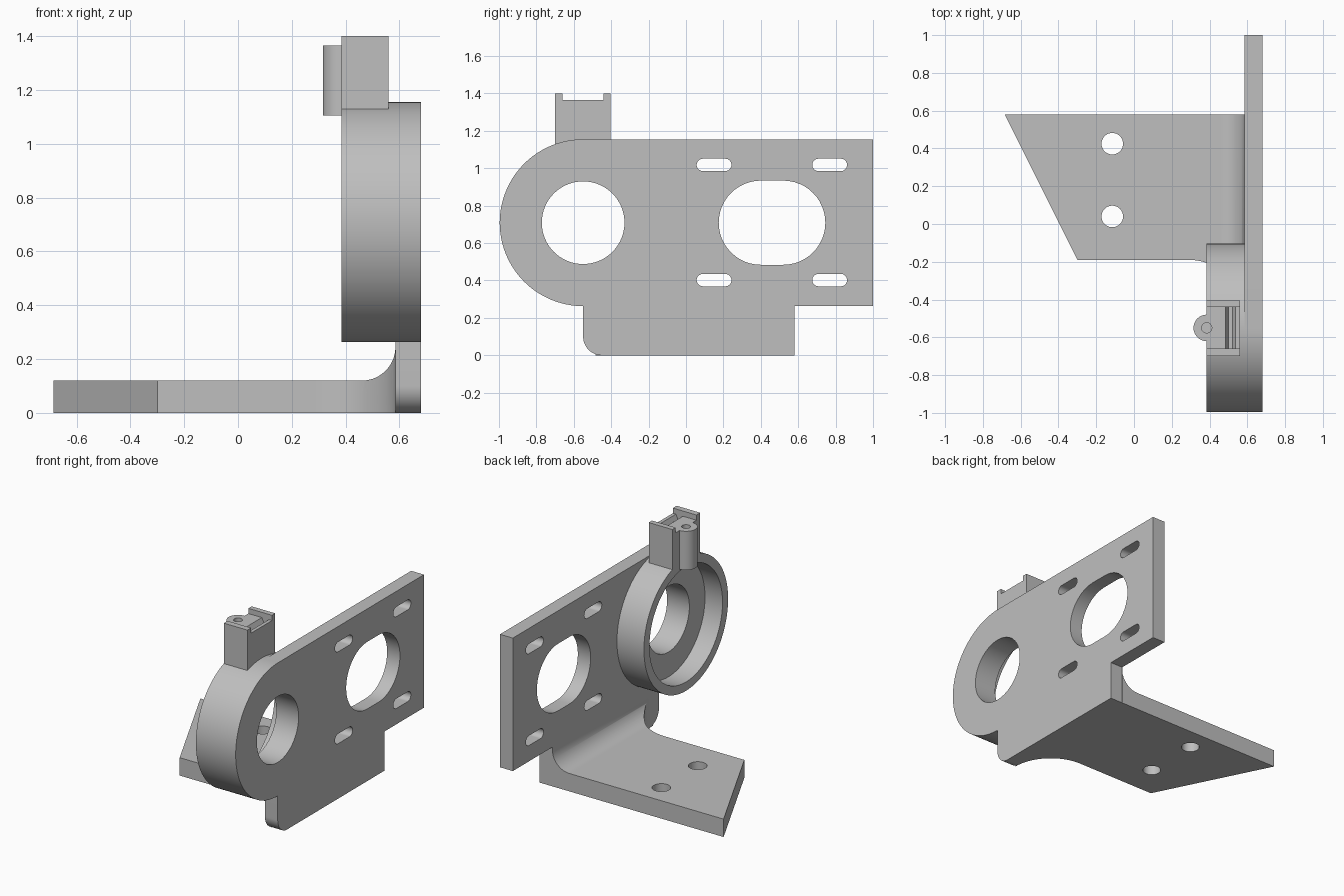
import bpy, bmesh
from math import cos, sin, radians

if "Cube" in bpy.data.objects:
    bpy.data.objects.remove(bpy.data.objects["Cube"], do_unlink=True)

GREY = (0.52, 0.52, 0.52, 1)
mat = bpy.data.materials.new("plain grey")
mat.use_nodes = True
mat.diffuse_color = GREY
mat.node_tree.nodes["Principled BSDF"].inputs["Base Color"].default_value = GREY


def arc(a, b, r, start, end, n=24):
    angles = [radians(start + (end - start) * i / n) for i in range(n + 1)]
    return [(a + r * cos(t), b + r * sin(t)) for t in angles]


def circle(a, b, r, n=64):
    return arc(a, b, r, 0, 360, n)[:-1]


def slot(a, b, half, r):
    return arc(a + half, b, r, -90, 90) + arc(a - half, b, r, 90, 270)


def rect(a0, a1, b0, b1):
    return [(a0, b0), (a1, b0), (a1, b1), (a0, b1)]


def prism(name, outline, axis, lo, hi):
    """Extrude a 2D outline along the x, y or z axis."""
    place = {"x": lambda a, b, t: (t, a, b),
             "y": lambda a, b, t: (a, t, b),
             "z": lambda a, b, t: (a, b, t)}[axis]
    bm = bmesh.new()
    bottom = [bm.verts.new(place(a, b, lo)) for a, b in outline]
    face = bm.faces.new(bottom)
    out = bmesh.ops.extrude_face_region(bm, geom=[face])
    step = place(0, 0, hi - lo)
    bmesh.ops.translate(bm, vec=step,
                        verts=[g for g in out["geom"] if isinstance(g, bmesh.types.BMVert)])
    bmesh.ops.recalc_face_normals(bm, faces=bm.faces)
    mesh = bpy.data.meshes.new(name)
    bm.to_mesh(mesh)
    bm.free()
    mesh.materials.append(mat)
    ob = bpy.data.objects.new(name, mesh)
    bpy.context.collection.objects.link(ob)
    return ob


def combine(ob, tool, operation="DIFFERENCE"):
    """Apply a boolean and discard the tool."""
    mod = ob.modifiers.new("cut", "BOOLEAN")
    mod.operation, mod.solver, mod.object = operation, "EXACT", tool
    graph = bpy.context.evaluated_depsgraph_get()
    mesh = bpy.data.meshes.new_from_object(ob.evaluated_get(graph))
    ob.modifiers.clear()
    ob.data = mesh
    bpy.data.objects.remove(tool, do_unlink=True)


def cut(ob, outline, axis, lo, hi):
    combine(ob, prism("cutter", outline, axis, lo, hi))


RY, RZ, R = -0.55, 0.709, 0.446      # ring centre and radius
PLATE, FRONT, RIM = 0.585, 0.68, 0.385   # x of plate back, plate face, ring rim

# Upright plate with rounded end and lower tab
outline = [(1, RZ - R), (1, RZ + R)] + arc(RY, RZ, R, 90, 270, 64)
outline += arc(-0.45, 0.1, 0.1, 180, 270) + [(0.58, 0), (0.58, RZ - R)]
plate = prism("upright_plate", outline, "x", PLATE, FRONT)
cut(plate, circle(RY, RZ, 0.221), "x", 0.5, 0.8)
cut(plate, slot(0.46, 0.709, 0.06, 0.225), "x", 0.5, 0.8)
for y in (0.15, 0.768):
    for z in (0.402, 1.018):
        cut(plate, slot(y, z, 0.06, 0.033), "x", 0.5, 0.8)

# Ring collar with a wide recess and a smaller through hole
ring = prism("ring_collar", circle(RY, RZ, R, 128), "x", RIM, PLATE)
cut(ring, circle(RY, RZ, 0.387, 128), "x", 0.3, 0.515)
cut(ring, circle(RY, RZ, 0.221), "x", 0.3, 0.8)

# Foot: filleted section trimmed to its plan shape
section = [(-0.9, 0), (PLATE, 0)] + arc(0.46, 0.245, 0.125, 0, -90) + [(-0.9, 0.12)]
foot = prism("foot", section, "y", -0.7, 0.8)
plan = [(0.7, 0.58), (-0.685, 0.58), (-0.30, -0.19)]
plan += arc(0.29, -0.485, 0.295, 90, 0) + [(0.7, -0.485)]
combine(foot, prism("plan", plan, "z", -0.1, 0.5), "INTERSECT")
for y in (0.04, 0.425):
    cut(foot, circle(-0.115, y, 0.057, 48), "z", -0.1, 0.3)

# Post on the ring, with a round boss, a top channel and a cross groove
post = prism("sensor_post", rect(RIM, 0.56, -0.70, -0.405), "z", 1.115, 1.40)
cut(post, rect(-0.66, -0.44, 1.365, 1.5), "x", 0.2, 0.7)
boss = prism("post_boss", circle(RIM, RY, 0.07, 48), "z", 1.105, 1.365)
combine(post, boss, "UNION")
cut(post, circle(RIM, RY, 0.027, 32), "z", 1.2, 1.5)
groove = [(0.485, 1.4), (0.485, 1.365), (0.5, 1.335), (0.522, 1.335), (0.537, 1.365), (0.537, 1.4)]
cut(post, groove, "y", -0.66, -0.44)

# Smooth the curved walls and keep the edges sharp
bpy.ops.object.select_all(action="DESELECT")
for ob in (plate, ring, foot, post):
    ob.select_set(True)
bpy.context.view_layer.objects.active = plate
bpy.ops.object.shade_smooth_by_angle(angle=radians(30))
